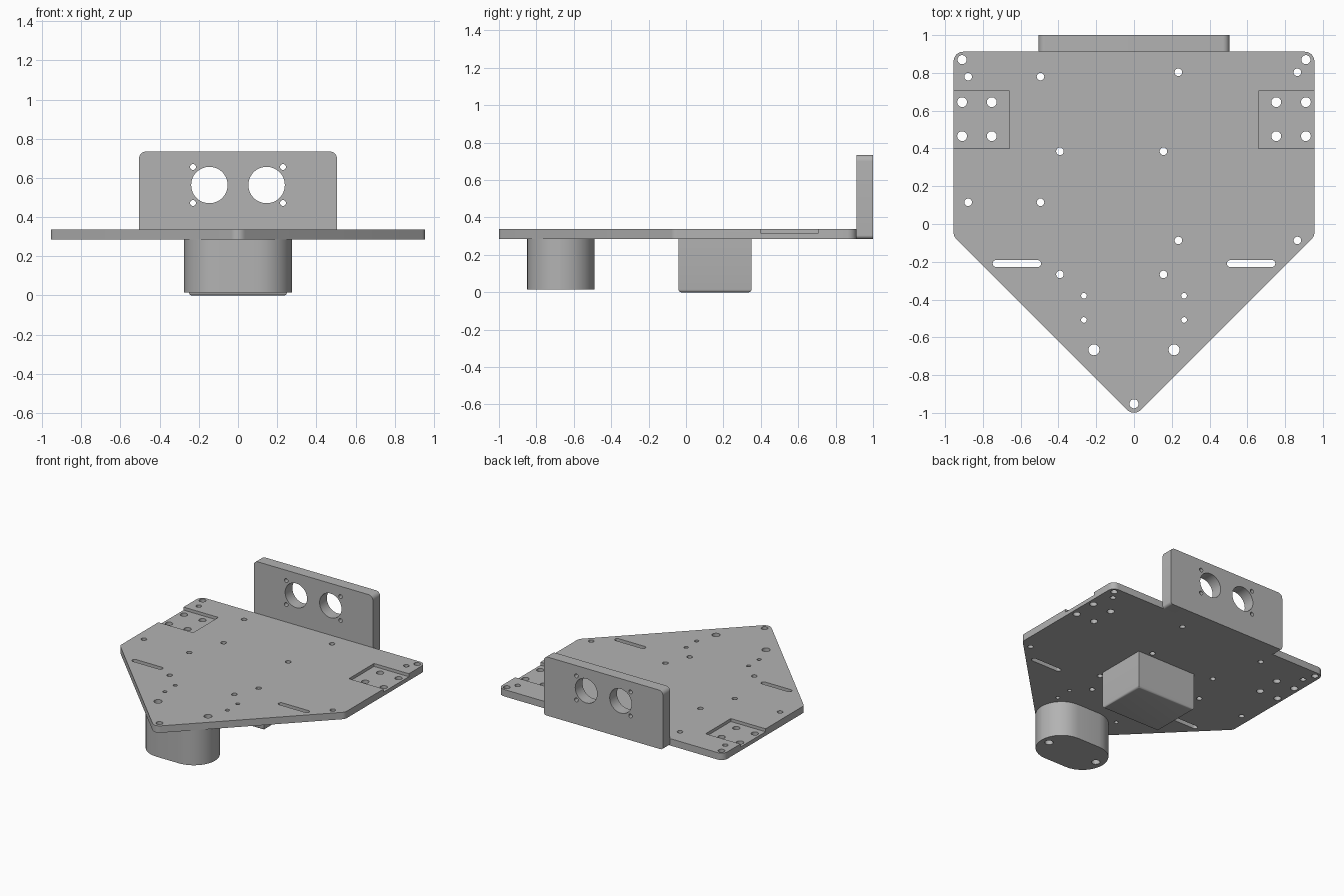
import bpy, bmesh, math
from mathutils import Vector, Matrix

cube = bpy.data.objects.get("Cube")
if cube:
    bpy.data.objects.remove(cube, do_unlink=True)

grey = bpy.data.materials.new("plain grey")
grey.use_nodes = True
grey.diffuse_color = (0.45, 0.45, 0.45, 1)
grey.node_tree.nodes["Principled BSDF"].inputs["Base Color"].default_value = (0.45, 0.45, 0.45, 1)

# Panel drawings use (x, z) and extrude along y
UPRIGHT = Matrix(((1, 0, 0, 0), (0, 0, 1, 0), (0, 1, 0, 0), (0, 0, 0, 1)))
FLAT = Matrix.Identity(4)


def rounded(corners, steps=8):
    """Outline with each (x, y, radius) corner replaced by an arc."""
    out = []
    for i, (x, y, r) in enumerate(corners):
        p = Vector((x, y))
        a = (Vector(corners[i - 1][:2]) - p).normalized()
        b = (Vector(corners[(i + 1) % len(corners)][:2]) - p).normalized()
        if r == 0:
            out.append(p)
            continue
        half = a.angle(b) / 2
        centre = p + (a + b).normalized() * r / math.sin(half)
        start = p + a * r / math.tan(half) - centre
        end = p + b * r / math.tan(half) - centre
        turn = math.atan2(start.x * end.y - start.y * end.x, start.dot(end))
        for k in range(steps + 1):
            t = turn * k / steps
            c, s = math.cos(t), math.sin(t)
            out.append(centre + Vector((start.x * c - start.y * s, start.x * s + start.y * c)))
    return out


def circle(x, y, r, n=32):
    return [Vector((x + r * math.cos(math.tau * k / n), y + r * math.sin(math.tau * k / n)))
            for k in range(n)]


def box(x0, x1, y0, y1, r=0.0):
    return rounded([(x0, y0, r), (x1, y0, r), (x1, y1, r), (x0, y1, r)])


def prisms(name, items, frame=FLAT):
    """One object made of extruded outlines: (outline, low, high)."""
    bm = bmesh.new()
    for outline, low, high in items:
        face = bm.faces.new([bm.verts.new((p.x, p.y, low)) for p in outline])
        ext = bmesh.ops.extrude_face_region(bm, geom=[face])
        moved = [v for v in ext["geom"] if isinstance(v, bmesh.types.BMVert)]
        bmesh.ops.translate(bm, verts=moved, vec=(0, 0, high - low))
    bm.transform(frame)
    bmesh.ops.recalc_face_normals(bm, faces=bm.faces)
    mesh = bpy.data.meshes.new(name)
    bm.to_mesh(mesh)
    bm.free()
    mesh.materials.append(grey)
    ob = bpy.data.objects.new(name, mesh)
    bpy.context.collection.objects.link(ob)
    return ob


def activate(ob):
    bpy.ops.object.select_all(action="DESELECT")
    ob.select_set(True)
    bpy.context.view_layer.objects.active = ob


def cut(ob, items, frame=FLAT):
    cutter = prisms("cutter", items, frame)
    cutter.hide_render = True
    mod = ob.modifiers.new("cut", "BOOLEAN")
    mod.operation, mod.solver, mod.object = "DIFFERENCE", "EXACT", cutter
    activate(ob)
    bpy.ops.object.modifier_apply(modifier=mod.name)
    bpy.data.objects.remove(cutter, do_unlink=True)


def smooth(ob):
    activate(ob)
    bpy.ops.object.shade_smooth_by_angle(angle=math.radians(30))


BOTTOM, TOP, POCKET = 0.285, 0.338, 0.315
W, BACK = 0.955, 0.912

# Base plate with a pointed nose
plate = prisms("base_plate", [(rounded([
    (-W, BACK, 0.05), (-W, -0.065, 0.05), (0, -1.02, 0.05),
    (W, -0.065, 0.05), (W, BACK, 0.05)]), BOTTOM, TOP)])

# Side pockets open to the plate edge
cut(plate, [(box(0.66, 1.1, 0.40, 0.705), POCKET, 0.5),
            (box(-1.1, -0.66, 0.40, 0.705), POCKET, 0.5)])

# Drill holes: mirrored ones, then rectangular groups
holes = [(0, -0.952, 0.024)]
for s in (-1, 1):
    holes += [(s * 0.91, 0.87, 0.024), (s * 0.212, -0.666, 0.029)]
    holes += [(s * 0.265, y, 0.015) for y in (-0.38, -0.508)]
    holes += [(s * x, y, 0.026) for x in (0.753, 0.91) for y in (0.465, 0.645)]
groups = [((-0.878, -0.495), (0.115, 0.78)),
          ((0.235, 0.865), (-0.087, 0.803)),
          ((-0.392, 0.156), (-0.267, 0.385))]
for xs, ys in groups:
    holes += [(x, y, 0.02) for x in xs for y in ys]
drills = [(circle(*h), 0.2, 0.5) for h in holes]
slots = [(box(a, a + 0.256, -0.228, -0.191, 0.0184), 0.2, 0.5) for a in (-0.748, 0.492)]
cut(plate, drills + slots)
smooth(plate)

# Upright sensor panel
panel = prisms("sensor_panel", [(rounded([
    (-0.505, BOTTOM, 0.02), (0.505, BOTTOM, 0.02),
    (0.505, 0.735, 0.035), (-0.505, 0.735, 0.035)]), BACK, 1.0)], UPRIGHT)
eyes = []
for s in (-1, 1):
    eyes.append((circle(s * 0.146, 0.564, 0.093, 48), 0.8, 1.1))
    eyes += [(circle(s * 0.23, z, 0.015), 0.8, 1.1) for z in (0.472, 0.656)]
cut(panel, eyes, UPRIGHT)
smooth(panel)

# Front support block with rounded ends and two bolt holes
support = prisms("front_support", [(box(-0.275, 0.275, -0.85, -0.49, 0.1799), 0.015, BOTTOM)])
cut(support, [(circle(s * 0.212, -0.666, 0.029), -0.1, 0.5) for s in (-1, 1)])
smooth(support)

# Battery box with softened lower edges
battery = prisms("battery_box", [(box(-0.25, 0.25, -0.04, 0.35), 0, BOTTOM)])
bm = bmesh.new()
bm.from_mesh(battery.data)
lower = [e for e in bm.edges if all(v.co.z < 0.01 for v in e.verts)]
bmesh.ops.bevel(bm, geom=lower, offset=0.015, segments=4, affect="EDGES", profile=0.5)
bm.to_mesh(battery.data)
bm.free()
smooth(battery)
